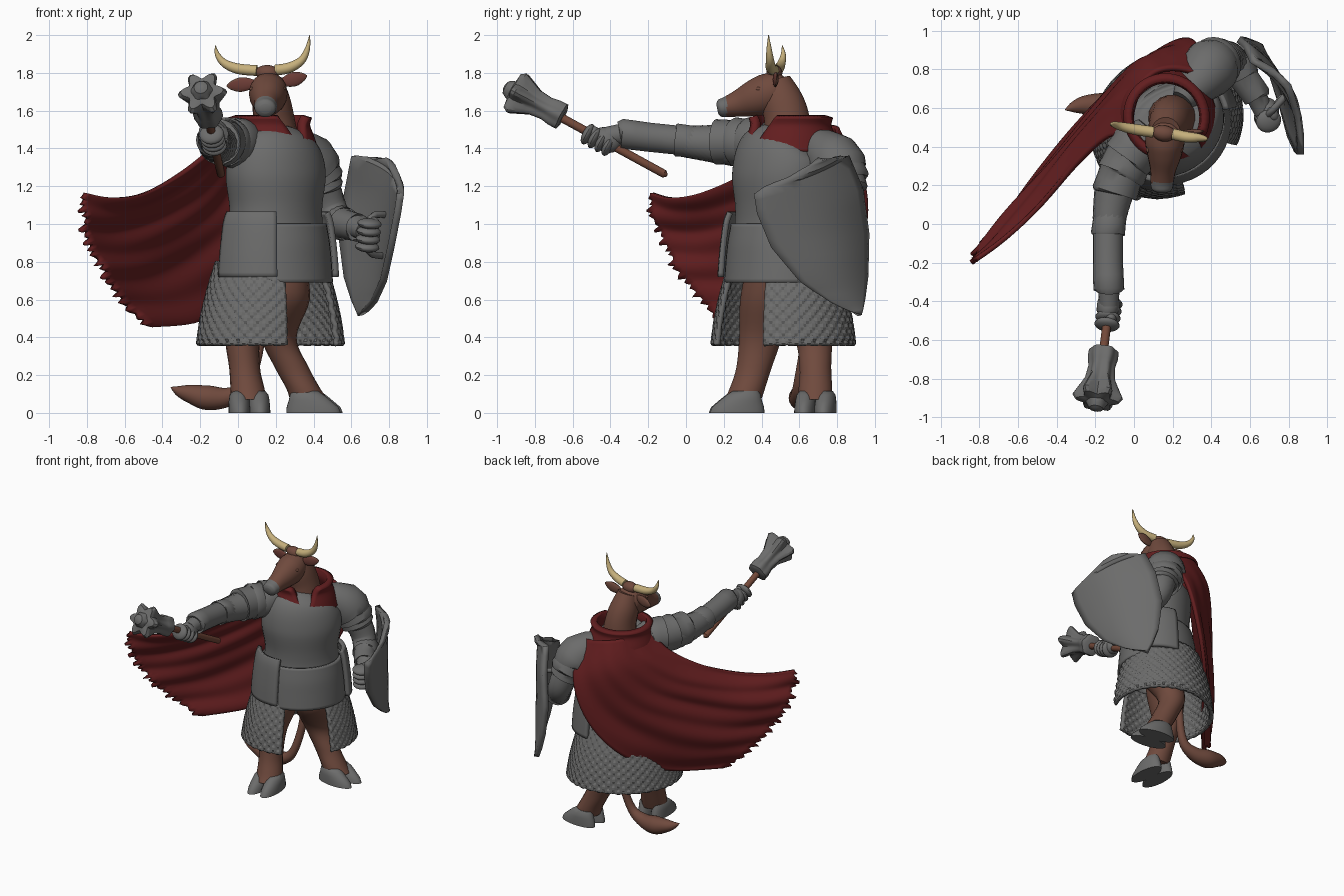
import bpy, bmesh, math, random
from mathutils import Vector as V, Matrix
random.seed(4)

def material(name, rgb):
    m = bpy.data.materials.new(name)
    m.diffuse_color = (*rgb, 1)
    return m

STEEL = material("steel grey", (0.15, 0.15, 0.148))
HIDE = material("brown hide", (0.16, 0.068, 0.047))
CLOTH = material("red cloth", (0.125, 0.013, 0.014))
HORN = material("horn", (0.56, 0.43, 0.2))
WOOD = material("wood", (0.17, 0.065, 0.04))
INNER = material("ear inside", (0.15, 0.045, 0.036))

def finish(name, bm, mat, mat2=None, rule=None, thick=0, angle=40):
    bmesh.ops.recalc_face_normals(bm, faces=bm.faces)
    me = bpy.data.meshes.new(name)
    if rule:
        for f in bm.faces:
            f.material_index = int(rule(f))
    bm.to_mesh(me)
    bm.free()
    me.materials.append(mat)
    if mat2:
        me.materials.append(mat2)
    ob = bpy.data.objects.new(name, me)
    bpy.context.collection.objects.link(ob)
    if thick:
        s = ob.modifiers.new("thickness", 'SOLIDIFY')
        s.thickness, s.offset = thick, 0
    bpy.ops.object.select_all(action='DESELECT')
    bpy.context.view_layer.objects.active = ob
    ob.select_set(True)
    bpy.ops.object.shade_smooth_by_angle(angle=math.radians(angle))
    return ob

def resample(pts, k, smooth=True):
    """Catmull-Rom (or straight) samples, k per segment, any tuple width."""
    out, n = [], len(pts)
    for i in range(n - 1):
        a, b, c, d = pts[max(i - 1, 0)], pts[i], pts[i + 1], pts[min(i + 2, n - 1)]
        for s in range(k):
            t = s / k
            out.append([q + (r - q) * t if not smooth else
                        0.5 * (2 * q + (r - p) * t + (2 * p - 5 * q + 4 * r - w) * t * t
                               + (3 * q - p - 3 * r + w) * t ** 3)
                        for p, q, r, w in zip(a, b, c, d)])
    return out + [list(pts[-1])]

def skin(bm, rows, closed):
    for a, b in zip(rows, rows[1:]):
        n = len(a)
        for i in range(n if closed else n - 1):
            bm.faces.new((a[i], a[(i + 1) % n], b[(i + 1) % n], b[i]))

def tube(name, pts, mat, ref=(1, 0, 0), n=18, k=5, smooth=True, lobes=0, bump=0, axis=None, **kw):
    """Sweep of ellipses; each point is x, y, z, radius along ref, other radius (, lobe depth)."""
    pts = [p if len(p) > 4 else (*p, p[3]) for p in pts]
    rows, bm = resample(pts, k, smooth), bmesh.new()
    rings = []
    for i, p in enumerate(rows):
        t = V(axis) if axis else (V(rows[min(i + 1, len(rows) - 1)][:3]) - V(rows[max(i - 1, 0)][:3])).normalized()
        s = (V(ref) - t * t.dot(V(ref))).normalized()
        u = t.cross(s)
        ring = []
        for j in range(n):
            a = 2 * math.pi * j / n
            g = 1 + (p[5] * math.cos(lobes * a) if lobes else 0) + bump * ((i + j) % 2)
            ring.append(bm.verts.new(V(p[:3]) + (s * math.cos(a) * abs(p[3]) + u * math.sin(a) * abs(p[4])) * g))
        rings.append(ring)
    skin(bm, rings, True)
    bm.faces.new(rings[0])
    bm.faces.new(rings[-1])
    return finish(name, bm, mat, **kw)

def wrap(name, c, rings, a0, a1, mat, yaw=40, n=40, k=4, bump=0, vee=0, thick=0.02, **kw):
    """Curved sheet round a vertical axis; rings are z, side radius, front radius. vee widens the gap upwards."""
    bm, rows = bmesh.new(), []
    R = Matrix.Rotation(math.radians(yaw), 3, 'Z')
    levels = resample(rings, k)
    for i, (z, rx, ry) in enumerate(levels):
        row, w = [], vee * i / (len(levels) - 1)
        for j in range(n + 1):
            a = math.radians(a0 + w + (a1 - a0 - 2 * w) * j / n)
            g = 1 + bump * ((i // 2 + j // 2) % 2)
            row.append(bm.verts.new(R @ V((rx * g * math.cos(a), ry * g * math.sin(a), 0)) + V((*c, z))))
        rows.append(row)
    skin(bm, rows, False)
    return finish(name, bm, mat, thick=thick, **kw)

def ball(name, c, size, mat, axis=(0, 0, 1)):
    bm = bmesh.new()
    M = Matrix.Translation(c) @ V(axis).to_track_quat('Z', 'Y').to_matrix().to_4x4() @ Matrix.Diagonal((*size, 1))
    bmesh.ops.create_uvsphere(bm, u_segments=18, v_segments=10, radius=1, matrix=M)
    return finish(name, bm, mat)

# Torso armour, turned towards the shield side
C = (0.2, 0.5)
tube("breastplate", [(0.19, 0.54, 1.46, .14, .11), (0.195, 0.52, 1.425, .225, .175), (0.2, .5, 1.36, .27, .215),
     (0.2, .5, 1.25, .285, .235), (0.2, .5, 1.1, .262, .225), (0.2, .5, 1.0, .265, .225), (0.2, .5, .93, .275, .24)],
     STEEL, ref=(0.766, 0.643, 0), n=36)
wrap("fauld", C, [(1.0, .275, .235), (.9, .29, .255), (.8, .3, .265), (.69, .305, .275)], 0, 360, STEEL)
for nm, a in (("right_tasset", -190), ("left_tasset", -25)):
    wrap(nm, C, [(1.06, .295, .25), (1.0, .315, .272), (.85, .335, .29), (.72, .345, .3)], a, a + 65, STEEL,
         n=14, thick=.03)

# Mail skirt with a front slit
wrap("mail_skirt", (0.172, 0.515), [(.8, .29, .255), (.65, .335, .3), (.5, .372, .33), (.36, .395, .345)],
     -60, 247, STEEL, n=120, k=10, bump=.022, thick=.025, angle=20)

# Neck and head
tube("neck", [(.2, .54, 1.4, .13), (.19, .535, 1.55, .11, .122), (.175, .505, 1.66, .1, .112),
     (.165, .475, 1.76, .075, .08)], HIDE)
tube("head", [(.165, .53, 1.73, .05, .05), (.163, .49, 1.72, .09, .09), (.16, .43, 1.69, .102, .108),
     (.157, .36, 1.665, .09, .098), (.15, .28, 1.638, .067, .073), (.145, .215, 1.62, .06, .055),
     (.145, .18, 1.613, .053, .047), (.145, .165, 1.61, .03, .026)], HIDE, mat2=STEEL,
     rule=lambda f: f.calc_center_median().y < .215)
tube("poll", [(.09, .48, 1.8, .01), (.12, .475, 1.802, .034), (.155, .468, 1.8, .042), (.19, .465, 1.803, .034),
     (.22, .463, 1.81, .01)], HIDE, ref=(0, 1, 0))
tube("right_horn", [(.1, .475, 1.812, .029), (0, .49, 1.822, .028), (-.07, .505, 1.85, .022), (-.108, .515, 1.895, .014),
     (-.12, .51, 1.945, .002)], HORN, ref=(0, 1, 0))
tube("left_horn", [(.2, .465, 1.815, .029), (.27, .45, 1.827, .028), (.335, .445, 1.865, .022), (.367, .44, 1.925, .014),
     (.38, .437, 2.0, .002)], HORN, ref=(0, 1, 0))
for nm, a, b in (("right_ear", (.085, .48, 1.745), (-.06, .52, 1.73)), ("left_ear", (.235, .47, 1.75), (.365, .48, 1.785))):
    a, b = V(a), V(b)
    tube(nm, [(*a.lerp(b, t), r * .4, r) for t, r in ((0, .02), (.25, .034), (.55, .038), (.85, .022), (1, .003))],
         HIDE, ref=(0, 1, 0), mat2=INNER, rule=lambda f: f.normal.y < -.86)
for nm, x in (("right_eye", .073), ("left_eye", .242)):
    ball(nm, (x, .385, 1.715), (.012, .016, .011), HIDE)

# Stand-up collar, open in a V at the throat
wrap("collar", (.168, .555), [(1.38, .235, .24), (1.45, .215, .22), (1.52, .19, .195), (1.57, .2, .205)], -92, 272,
     CLOTH, vee=30, thick=.045)

# Cape: three guide curves joined by a curved, folded sheet with a torn hem
upper = [(-.02, .43, 1.5), (-.13, .45, 1.4), (-.3, .31, 1.27), (-.5, .09, 1.165), (-.67, -.07, 1.14), (-.81, -.18, 1.165)]
middle = [(.08, .76, 1.52), (.0, .8, 1.33), (-.15, .65, 1.1), (-.38, .38, .93), (-.58, .15, .84), (-.74, -.06, .82)]
lower = [(.36, .76, 1.46), (.32, .93, 1.22), (.2, .93, .92), (.01, .8, .66), (-.2, .54, .49), (-.47, .22, .455)]
rails = [resample(r, 6) for r in (upper, middle, lower)]
bm, rows, M = bmesh.new(), [], 60
tear = [random.uniform(0, .07) * (j % 3 != 0) for j in range(M + 1)]
for i in range(len(rails[0])):
    u, row = i / (len(rails[0]) - 1), []
    for j in range(M + 1):
        v = j / M
        A, B, D = (V(r[i]) for r in rails)
        p = A * (1 - v) * (1 - 2 * v) + B * 4 * v * (1 - v) + D * v * (2 * v - 1)
        fold = math.sin(v * 33 + u * 5) * .007 + math.sin(v * 15 - u * 4) * .01
        p += V((-.72, .68, 0)) * fold * min(1, u * 2)
        if u == 1:
            p += V((-.6, -.55, -.25)) * tear[j]
        row.append(bm.verts.new(p))
    rows.append(row)
skin(bm, rows, False)
finish("cape", bm, CLOTH, thick=.025, angle=60)

# Right arm, stretched forward
tube("right_mail_sleeve", [(.02, .45, 1.41, .12), (-.08, .24, 1.42, .108), (-.12, .08, 1.43, .09), (-.13, -.04, 1.44, .078)],
     STEEL, n=36, k=8, bump=.035, angle=20)
tube("right_pauldron", [(.08, .5, 1.44, .07), (.03, .43, 1.435, .125), (-.03, .34, 1.43, .135), (-.035, .335, 1.43, .122),
     (-.065, .26, 1.435, .13), (-.068, .255, 1.435, .115), (-.1, .16, 1.435, .12), (-.101, .155, 1.435, .1)],
     STEEL, k=2, smooth=False, n=24)
tube("right_gauntlet", [(-.122, .05, 1.43, .07), (-.124, .04, 1.435, .085), (-.135, -.05, 1.445, .088), (-.135, -.055, 1.445, .078),
     (-.135, -.2, 1.46, .078), (-.13, -.34, 1.478, .08), (-.13, -.35, 1.475, .055), (-.13, -.42, 1.465, .05)],
     STEEL, k=2, smooth=False)

# Left arm, bent behind the shield
tube("left_pauldron", [(.25, .64, 1.44, .06), (.31, .71, 1.4, .11), (.37, .78, 1.345, .145), (.4, .815, 1.29, .15),
     (.401, .816, 1.285, .13), (.425, .835, 1.23, .138), (.426, .836, 1.225, .115), (.445, .845, 1.18, .118), (.446, .846, 1.175, .09)],
     STEEL, ref=(0.5, -.8, 0), k=2, smooth=False, n=24)
tube("left_mail_sleeve", [(.38, .79, 1.32, .1), (.45, .845, 1.18, .092), (.49, .855, 1.08, .085), (.53, .81, 1.0, .078)],
     STEEL, n=32, k=7, bump=.035, angle=20)
tube("left_gauntlet", [(.5, .87, 1.02, .06), (.515, .845, 1.02, .09), (.56, .77, 1.0, .09), (.561, .765, 1.0, .078),
     (.635, .66, .98, .075), (.636, .655, .98, .055), (.67, .58, .96, .05)], STEEL, ref=(0, 0, 1), k=2, smooth=False)

def fist(side, c, axis):
    c, axis = V(c), V(axis).normalized()
    ball(side + "_palm", c + V((0, .03, 0)), (.06, .065, .08), STEEL, axis)
    for i in range(4):
        ball(f"{side}_finger_{i + 1}", c + axis * (i - 1.5) * .042 + V((0, -.015, 0)), (.066, .06, .027), STEEL, axis)
    ball(side + "_thumb", c + axis * .07 + V((.02, .02, 0)), (.03, .04, .03), STEEL, axis)

fist("right", (-.132, -.45, 1.445), (-.12, -.87, .48))
fist("left", (.69, .56, .94), (.1, -.2, 1))

# Flanged mace
tube("mace_shaft", [(-.088, -.1, 1.258, .008), (-.09, -.115, 1.265, .022), (-.163, -.7, 1.585, .023)], WOOD, smooth=False)
base, d = V((-.155, -.65, 1.565)), V((-.12, -.88, .46)).normalized()
tube("mace_head", [(*(base + d * t), r, r, l) for t, r, l in ((0, .05, 0), (.01, .074, .05), (.05, .074, .06), (.1, .064, .08),
     (.17, .07, .12), (.23, .093, .17), (.275, .108, .22), (.3, .095, .2), (.31, .055, .05), (.325, .048, 0),
     (.345, .036, 0), (.355, .012, 0))], STEEL, lobes=6, n=48, k=2, smooth=False, angle=30)

# Heater shield: bowed strips between its front and rear edges
front = [(.8, .71, 1.345), (.845, .54, 1.235), (.86, .36, 1.16), (.845, .375, 1.06), (.81, .45, .88), (.77, .6, .7),
         (.72, .76, .59), (.65, .92, .515)]
rear = [(.8, .71, 1.345), (.7, .8, 1.35), (.61, .85, 1.36), (.575, .925, 1.18), (.54, .955, .95), (.57, .95, .72),
        (.61, .935, .6), (.65, .92, .515)]
bm, rows = bmesh.new(), []
for a, b in zip(resample(front, 3, False), resample(rear, 3, False)):
    a, b = V(a), V(b)
    bow = V((.88, .47, 0)) * .085 * min(1, (a - b).length / .55) ** 1.5 * 4
    rows.append([bm.verts.new(a.lerp(b, j / 12) + bow * (j / 12) * (1 - j / 12)) for j in range(13)])
skin(bm, rows, False)
bmesh.ops.remove_doubles(bm, verts=bm.verts, dist=.0005)
finish("shield", bm, STEEL, thick=.038)
tube("shield_grip", [(.78, .66, 1.05, .018), (.7, .57, 1.03, .018), (.69, .56, .86, .018), (.77, .66, .83, .018)],
     STEEL, ref=(0, 1, 0), n=10, k=3)

# Legs with cloven hooves
tube("right_leg", [(.1, .45, .78, .13), (.06, .42, .6, .135), (.025, .395, .4, .095, .115), (.035, .36, .24, .082, .095),
     (.05, .325, .13, .09, .095), (.058, .3, .07, .095, .1)], HIDE, axis=(0, 0, 1))
tube("left_leg", [(.22, .57, .78, .14), (.24, .58, .6, .14), (.215, .67, .4, .095, .1), (.285, .685, .24, .09, .085),
     (.345, .685, .13, .09, .09), (.375, .685, .07, .1, .09)], HIDE, axis=(0, 0, 1))

def hoof(name, c, d):
    d = V(d).normalized()
    p = V((-d.y, d.x, 0))
    for i, s in enumerate((-1, 1)):
        levels = ((0, .058, .145, 0), (.03, .058, .138, -.005), (.065, .055, .112, -.02), (.095, .05, .09, -.035),
                  (.115, .035, .07, -.045))
        tube(f"{name}_toe_{i + 1}", [(*(V((*c, z)) + p * s * .053 + d * o), w, l) for z, w, l, o in levels],
             STEEL, ref=tuple(p), axis=(0, 0, 1), k=1, smooth=False, n=24, angle=50)
        ball(f"{name}_dewclaw_{i + 1}", V((*c, .06)) + p * s * .045 - d * .1, (.025, .025, .04), STEEL)

hoof("right_hoof", (.06, .268), (.05, -1, 0))
hoof("left_hoof", (.405, .685), (1, -.1, 0))

# Tail with a tuft
tube("tail", [(.13, .66, .6, .03), (.11, .63, .35, .028), (.05, .6, .15, .032), (-.05, .6, .085, .05), (-.16, .61, .08, .066),
     (-.25, .615, .1, .05), (-.31, .605, .115, .03), (-.355, .59, .135, .003)], HIDE, ref=(0, 1, 0))
